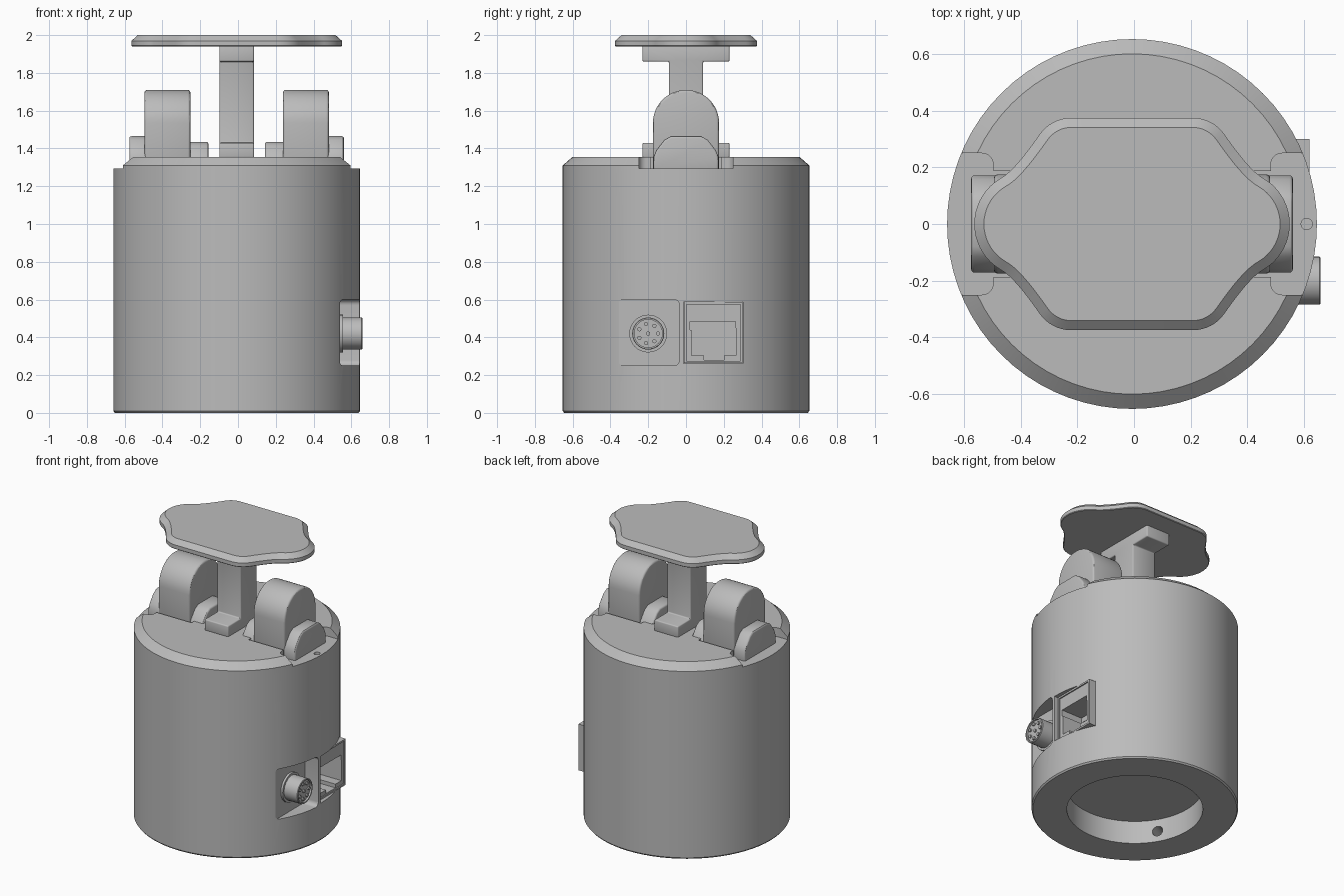
import bpy, bmesh, math
from mathutils import Matrix, Vector

if "Cube" in bpy.data.objects:
    bpy.data.objects.remove(bpy.data.objects["Cube"])

CX = -0.007  # shared axis of the round body
grey = bpy.data.materials.new("plain_grey")
grey.diffuse_color = (0.5, 0.5, 0.5, 1)
grey.use_nodes = True
grey.node_tree.nodes["Principled BSDF"].inputs["Base Color"].default_value = grey.diffuse_color


def make(name, verts, faces, bevel=0.0, smooth=True):
    me = bpy.data.meshes.new(name)
    me.from_pydata(verts, [], faces)
    bm = bmesh.new()
    bm.from_mesh(me)
    bmesh.ops.recalc_face_normals(bm, faces=bm.faces)
    bm.to_mesh(me)
    bm.free()
    ob = bpy.data.objects.new(name, me)
    bpy.context.collection.objects.link(ob)
    me.materials.append(grey)
    if bevel:
        m = ob.modifiers.new("bevel", 'BEVEL')
        m.width, m.segments, m.limit_method = bevel, 3, 'ANGLE'
        m.angle_limit = math.radians(35)
        activate(ob)
        bpy.ops.object.modifier_apply(modifier=m.name)
    if smooth:
        finish(ob)
    return ob


def activate(ob):
    bpy.ops.object.select_all(action='DESELECT')
    ob.select_set(True)
    bpy.context.view_layer.objects.active = ob


def finish(ob):
    activate(ob)
    bpy.ops.object.shade_smooth_by_angle(angle=math.radians(30))


def loft(name, rings, **kw):
    n = len(rings[0])
    verts = [v for r in rings for v in r]
    faces = [list(range(n)), list(range(len(verts) - n, len(verts)))]
    for k in range(len(rings) - 1):
        for i in range(n):
            j = (i + 1) % n
            faces.append([k*n + i, k*n + j, (k+1)*n + j, (k+1)*n + i])
    return make(name, verts, faces, **kw)


def prism(name, pts, axis, lo, hi, **kw):
    # axis x: points are (y, z); axis z: points are (x, y)
    if axis == 'x':
        rings = [[(h, a, b) for a, b in pts] for h in (lo, hi)]
    else:
        rings = [[(a, b, h) for a, b in pts] for h in (lo, hi)]
    return loft(name, rings, **kw)


def box(name, x0, x1, y0, y1, z0, z1, **kw):
    return prism(name, [(y0, z0), (y1, z0), (y1, z1), (y0, z1)], 'x', x0, x1, **kw)


def lathe(name, prof, mat, seg=32, **kw):
    # profile of (radius, height), first and last rings are capped
    rings = [[mat @ Vector((r*math.cos(2*math.pi*i/seg), r*math.sin(2*math.pi*i/seg), h))
              for i in range(seg)] for r, h in prof]
    return loft(name, rings, **kw)


def along_x(y, z):
    return Matrix.Translation((0, y, z)) @ Matrix.Rotation(math.pi/2, 4, 'Y')


def arc(cx, cy, r, a0, a1, n):
    return [(cx + r*math.cos(math.radians(a0 + (a1-a0)*i/n)),
             cy + r*math.sin(math.radians(a0 + (a1-a0)*i/n))) for i in range(n + 1)]


def rounded(x0, x1, y0, y1, r):
    return (arc(x1-r, y1-r, r, 0, 90, 6) + arc(x0+r, y1-r, r, 90, 180, 6)
            + arc(x0+r, y0+r, r, 180, 270, 6) + arc(x1-r, y0+r, r, 270, 360, 6))


def cut(ob, cutters):
    for c in cutters:
        c.hide_render = True
        m = ob.modifiers.new("cut", 'BOOLEAN')
        m.operation, m.solver, m.object = 'DIFFERENCE', 'EXACT', c
        activate(ob)
        bpy.ops.object.modifier_apply(modifier=m.name)
        bpy.data.objects.remove(c)
    finish(ob)


# round housing with chamfered top and recessed underside
body = lathe("housing", [(0.43, 0.16), (0.43, 0), (0.645, 0), (0.653, 0.01), (0.653, 1.31),
                         (0.601, 1.355)], Matrix.Translation((CX, 0, 0)), seg=72, smooth=False)
cutters = []
for s in (-1, 1):
    half = [(0.8, 0.25)] + arc(0.53, 0.21, 0.04, 90, 180, 5) + [(0.49, 0.188), (0.22, 0.188)]
    pts = half + [(x, -y) for x, y in reversed(half)]
    cutters.append(prism("slot_cutter", [(CX + s*x, y) for x, y in pts], 'z', 1.293, 1.6,
                         smooth=False))
cutters += [
    prism("socket_pocket_cutter", rounded(-0.36, -0.035, 0.25, 0.6, 0.03), 'x', 0.54, 0.9, smooth=False),
    box("jack_pocket_cutter", 0.42, 0.9, -0.012, 0.302, 0.262, 0.588, smooth=False),
    lathe("top_hole_cutter", [(0.02, 1.2), (0.02, 1.4)], Matrix.Translation((0.61, 0, 0)), 20, smooth=False),
    lathe("side_hole_cutter", [(0.035, 0.35), (0.035, 0.55)],
          Matrix.Rotation(math.radians(-150), 4, 'Z') @ along_x(0, 0.075), 20, smooth=False)]
cut(body, cutters)

# pair of round-topped grips with low side steps
tomb = [(-0.175, 1.28)] + [(0.175, 1.28)] + arc(0, 1.535, 0.175, 0, 180, 24)


def step(top):
    h = [(0.172, 1.28), (0.172, top - 0.11), (0.158, top - 0.075), (0.115, top - 0.02), (0.08, top)]
    return h + [(-y, z) for y, z in reversed(h)]


for s, side in ((-1, "left"), (1, "right")):
    def span(a, b):
        return sorted((CX + s*a, CX + s*b))
    prism(side + "_grip", tomb, 'x', *span(0.245, 0.488), bevel=0.014)
    prism(side + "_outer_step", step(1.465), 'x', *span(0.46, 0.568), bevel=0.012)
    prism(side + "_inner_step", step(1.435), 'x', *span(0.15, 0.27), bevel=0.012)

# centre post with wide foot and head
h = [(0.23, 1.35), (0.23, 1.43), (0.09, 1.43), (0.09, 1.86), (0.23, 1.86), (0.23, 1.945)]
prism("centre_post", h + [(-y, z) for y, z in reversed(h)], 'x', CX - 0.092, CX + 0.092, bevel=0.008)

# wavy top plate: nose arc, concave blend, corner arc, mirrored to four quarters
quarter = arc(0.37, 0, 0.187, 0, 60, 9)
p0, p1, p2 = Vector(quarter[-1]), Vector((0.417, 0.186)), Vector((0.326, 0.317))
for i in range(1, 8):
    t = i / 8
    quarter.append(tuple(p0*(1-t)**2 + p1*2*t*(1-t) + p2*t*t))
quarter += arc(0.215, 0.24, 0.135, 35, 90, 8)
upper = quarter + [(-x, y) for x, y in reversed(quarter)]
outline = upper + [(x, -y) for x, y in reversed(upper[1:-1])]


def inset(pts, d):
    out = []
    for i, (x, y) in enumerate(pts):
        t = (Vector(pts[(i+1) % len(pts)]) - Vector(pts[i-1])).normalized()
        out.append((x - t.y*d, y + t.x*d))
    return out


loft("top_plate", [[(CX + x, y, z) for x, y in inset(outline, d)]
                   for d, z in ((0.004, 1.94), (0, 1.944), (0, 1.97), (0.034, 2.0))])

# round socket with pins
at = along_x(-0.2, 0.42)
lathe("socket_flange", [(0.1, 0.53), (0.1, 0.555)], at)
lathe("socket_barrel", [(0.085, 0.53), (0.085, 0.655), (0.082, 0.658), (0.074, 0.658), (0.074, 0.645)], at)
spots = [(0, 0)] + arc(0, 0, 0.052, 0, 360 * 6 / 7, 6)
for i, (a, b) in enumerate(spots):
    lathe("socket_pin_%d" % (i + 1), [(0.011, 0.64), (0.011, 0.655)], along_x(-0.2 + a, 0.42 + b), 12)

# square cable jack with stepped opening
jack = box("cable_jack", 0.41, 0.62, -0.01, 0.30, 0.264, 0.586, smooth=False)
cut(jack, [
    box("rim_cutter", 0.612, 0.7, 0.002, 0.288, 0.276, 0.574, smooth=False),
    box("mouth_cutter", 0.45, 0.7, 0.03, 0.265, 0.305, 0.45, smooth=False),
    box("upper_cutter", 0.452, 0.7, 0.022, 0.262, 0.44, 0.485, smooth=False),
    box("key_cutter", 0.454, 0.7, 0.095, 0.2, 0.279, 0.33, smooth=False)])
